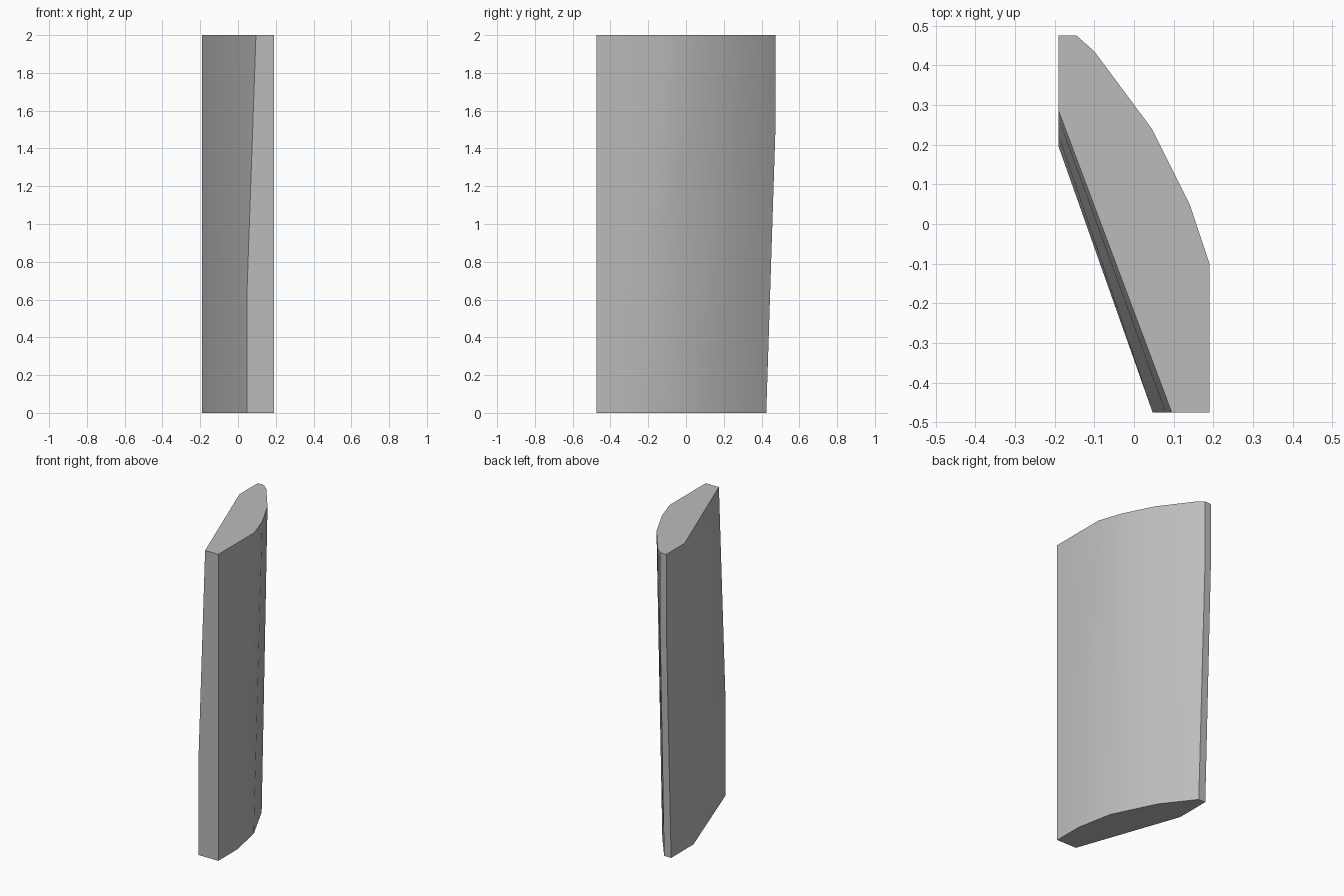
import bpy, bmesh, math
from mathutils import Vector

cube = bpy.data.objects.get("Cube")
if cube:
    bpy.data.objects.remove(cube, do_unlink=True)

# Plain grey stone
stone = bpy.data.materials.new("stone grey")
stone.use_nodes = True
grey = (0.5, 0.5, 0.5, 1)
stone.diffuse_color = grey
stone.node_tree.nodes["Principled BSDF"].inputs["Base Color"].default_value = grey

# Outlines of the slab, counter-clockwise from the front edge
bottom = [(0.19, -0.475), (0.19, -0.28), (0.145, -0.045), (0.01, 0.23), (-0.11, 0.386),
          (-0.14, 0.425), (-0.19, 0.425), (-0.19, 0.195), (0.047, -0.475)]
top = [(0.19, -0.475), (0.19, -0.1), (0.14, 0.05), (0.045, 0.24), (-0.1, 0.435),
       (-0.145, 0.475), (-0.19, 0.475), (-0.19, 0.285), (0.095, -0.475)]
LOW, HIGH, HEIGHT = 0.62, 1.55, 2.0


def section(z):
    """Blend the outlines; the front edge leans above LOW, the back edge below HIGH."""
    points = []
    for i, (a, b) in enumerate(zip(bottom, top)):
        t = z / HEIGHT
        if i == 8:
            t = max(0, (z - LOW) / (HEIGHT - LOW))
        elif i in (5, 6):
            t = min(1, z / HIGH)
        p = Vector(a).lerp(Vector(b), t)
        points.append((p.x, p.y, z))
    return points


# Slab: stacked sections bridged into walls and capped
bm = bmesh.new()
rings = [[bm.verts.new(p) for p in section(z)] for z in (0, LOW, HIGH, HEIGHT)]
for lower, upper in zip(rings, rings[1:]):
    for i in range(len(lower)):
        j = (i + 1) % len(lower)
        bm.faces.new((lower[i], lower[j], upper[j], upper[i]))
bm.faces.new(rings[0][::-1])
bm.faces.new(rings[-1])
bmesh.ops.recalc_face_normals(bm, faces=bm.faces)

mesh = bpy.data.meshes.new("stone_slab")
bm.to_mesh(mesh)
bm.free()
mesh.materials.append(stone)
slab = bpy.data.objects.new("stone_slab", mesh)
bpy.context.collection.objects.link(slab)

# Smooth the rounded back, keep the corners crisp
bpy.ops.object.select_all(action='DESELECT')
slab.select_set(True)
bpy.context.view_layer.objects.active = slab
bpy.ops.object.shade_smooth_by_angle(angle=math.radians(30))
